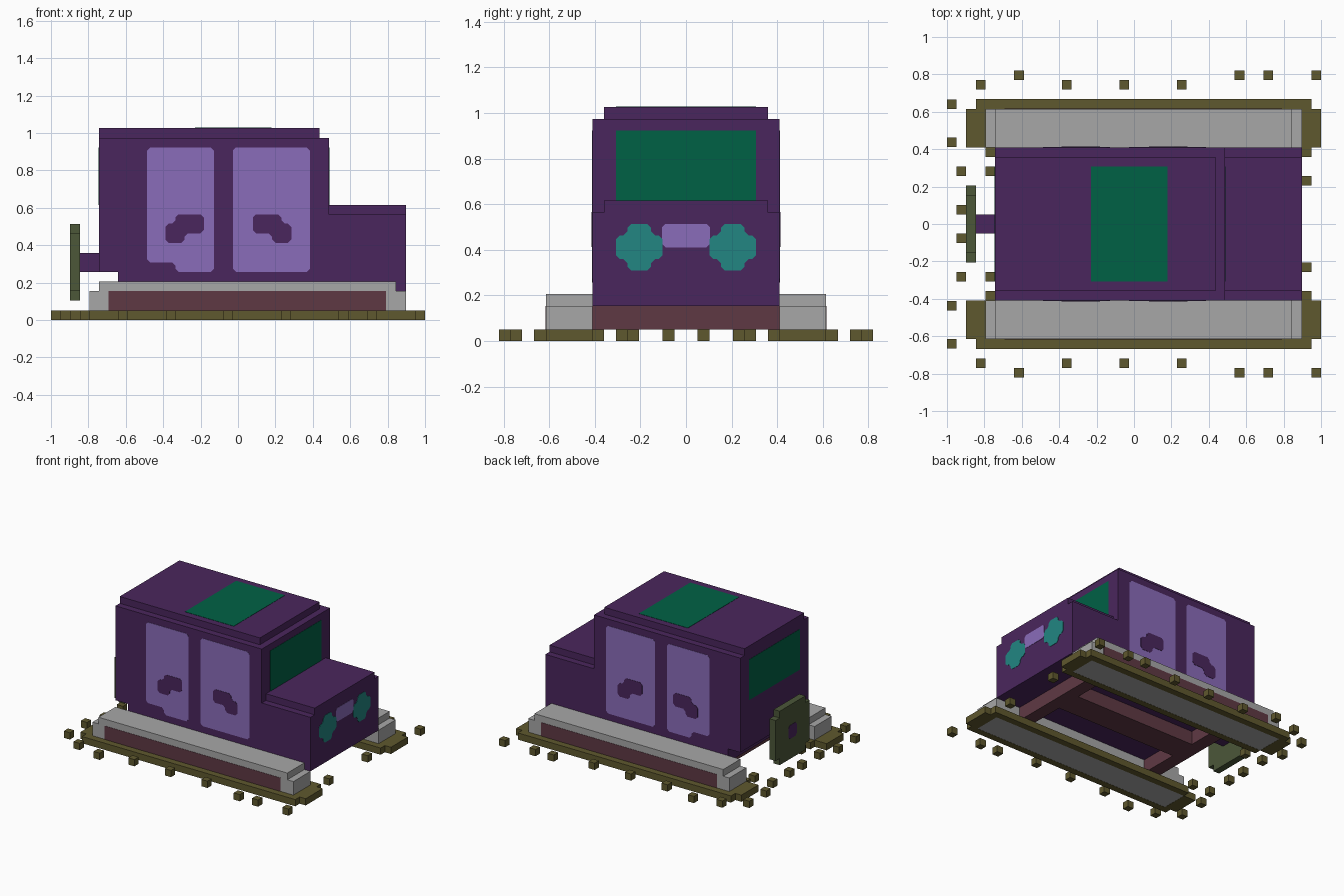
import bpy, bmesh
from mathutils import Vector

if "Cube" in bpy.data.objects:
    bpy.data.objects.remove(bpy.data.objects["Cube"], do_unlink=True)


def lin(c):
    c /= 255
    return c / 12.92 if c <= 0.04045 else ((c + 0.055) / 1.055) ** 2.4


def material(name, r, g, b):
    m = bpy.data.materials.new(name)
    m.use_nodes = True
    col = (lin(r), lin(g), lin(b), 1)
    m.diffuse_color = col
    m.node_tree.nodes["Principled BSDF"].inputs["Base Color"].default_value = col
    return m


PURPLE = material("dark purple", 74, 38, 93)
LILAC = material("lilac", 138, 108, 186)
GREEN = material("glass green", 0, 97, 69)
TEAL = material("teal", 34, 134, 130)
GRAY = material("gray", 167, 167, 167)
BROWN = material("red brown", 95, 57, 68)
OLIVE = material("olive", 95, 88, 46)
MOSS = material("moss green", 76, 87, 57)


def finish(name, bm, mat):
    bmesh.ops.recalc_face_normals(bm, faces=bm.faces)
    mesh = bpy.data.meshes.new(name)
    bm.to_mesh(mesh)
    bm.free()
    mesh.materials.append(mat)
    ob = bpy.data.objects.new(name, mesh)
    bpy.context.collection.objects.link(ob)


def boxes(name, mat, *dims):
    """One object of boxes, each x0, x1, y0, y1, z0, z1."""
    bm = bmesh.new()
    for x0, x1, y0, y1, z0, z1 in dims:
        for v in bmesh.ops.create_cube(bm, size=1)["verts"]:
            v.co = Vector((x1 if v.co.x > 0 else x0, y1 if v.co.y > 0 else y0,
                           z1 if v.co.z > 0 else z0))
    finish(name, bm, mat)


def chamfer(pts, c=.018):
    """Cut each corner of a closed outline by the distance c."""
    out = []
    for i, p in enumerate(pts):
        p = Vector(p)
        for q in (pts[i - 1], pts[(i + 1) % len(pts)]):
            out.append(p + (Vector(q) - p).normalized() * c)
    return out


def prism(name, mat, pts, axis, a, b):
    """Extrude a 2D outline along an axis; outline is (x, z) for y and (y, z) for x."""
    bm = bmesh.new()
    face = bm.faces.new([bm.verts.new((p[0], a, p[1]) if axis == "y" else (a, p[0], p[1]))
                         for p in pts])
    ext = bmesh.ops.extrude_face_region(bm, geom=[face])
    move = Vector((0, b - a, 0)) if axis == "y" else Vector((b - a, 0, 0))
    bmesh.ops.translate(bm, vec=move,
                        verts=[v for v in ext["geom"] if isinstance(v, bmesh.types.BMVert)])
    finish(name, bm, mat)


def rect(u0, u1, v0, v1):
    return [(u0, v0), (u1, v0), (u1, v1), (u0, v1)]


def plus(cu, cv, r, s):
    """Square of half size r with stepped corners, arms of half width s."""
    pts = []
    for k in range(4):
        for u, v in ((r, s), (s, s), (s, r)):
            for _ in range(k):
                u, v = -v, u
            pts.append((cu + u, cv + v))
    return pts


# Body shell: side profile with a lifted tail, then the raised roof and bonnet panels
prism("body", PURPLE, [(-.641, .154), (.897, .154), (.897, .564), (.487, .564), (.487, .974),
                       (-.744, .974), (-.744, .256), (-.641, .256)], "y", -.41, .41)
boxes("roof_panel", PURPLE, (-.744, .436, -.359, .359, .974, 1.026))
boxes("bonnet_panel", PURPLE, (.487, .897, -.359, .359, .564, .615))

# Glass plates
boxes("sunroof", GREEN, (-.231, .18, -.308, .308, 1.023, 1.028))
boxes("windscreen", GREEN, (.484, .489, -.308, .308, .615, .923))
boxes("rear_window", GREEN, (-.746, -.741, -.308, .308, .615, .923))

# Doors and their handles, both sides
rear_door = [(-.487, .308), (-.335, .308), (-.335, .256), (-.128, .256),
             (-.128, .923), (-.487, .923)]
front_door = rect(-.028, .385, .256, .923)
rear_handle = [(-.388, .412), (-.285, .412), (-.285, .463), (-.182, .463),
               (-.182, .565), (-.335, .565), (-.335, .515), (-.388, .515)]
front_handle = [(-.103 - x, z) for x, z in rear_handle]
for side, s in (("right", -1), ("left", 1)):
    prism(f"rear_door_{side}", LILAC, chamfer(rear_door), "y", s * .407, s * .412)
    prism(f"front_door_{side}", LILAC, chamfer(front_door), "y", s * .407, s * .412)
    prism(f"rear_handle_{side}", PURPLE, chamfer(rear_handle), "y", s * .409, s * .414)
    prism(f"front_handle_{side}", PURPLE, chamfer(front_handle), "y", s * .409, s * .414)

# Headlights and grille
for side, s in (("right", -1), ("left", 1)):
    prism(f"headlight_{side}", TEAL, chamfer(plus(s * .205, .411, .103, .052)),
          "x", .894, .8995)
prism("grille", LILAC, chamfer(rect(-.105, .105, .41, .514), .015), "x", .894, .899)

# Spare wheel on its bracket
prism("spare_wheel", MOSS, plus(0, .308, .205, .154), "x", -.897, -.846)
boxes("spare_wheel_bracket", PURPLE, (-.846, -.744, -.051, .051, .256, .359))
prism("spare_wheel_hub", PURPLE, chamfer(rect(-.051, .051, .256, .359)), "x", -.899, -.894)

# Chassis: two cross beams joined by a middle beam
boxes("chassis", BROWN, (.59, .69, -.41, .41, .051, .154),
      (-.54, -.436, -.41, .41, .051, .154), (-.436, .59, -.103, .103, .051, .154))

# Side sills with brown panels, and the ground frame around each
for side, s in (("right", -1), ("left", 1)):
    def span(a, b):
        return (min(s * a, s * b), max(s * a, s * b))
    boxes(f"sill_{side}", GRAY, (-.795, .897, *span(.41, .615), .001, .154),
          (-.744, .846, *span(.41, .615), .154, .205))
    boxes(f"sill_panel_{side}", BROWN, (-.692, .79, *span(.611, .617), .051, .154))
    boxes(f"ground_frame_{side}", OLIVE,
          (-.846, .949, *span(.615, .667), 0, .051), (-.795, .949, *span(.359, .41), 0, .051),
          (-.897, -.795, *span(.41, .615), 0, .051), (.897, 1.0, *span(.41, .615), 0, .051))

# Loose cubes scattered around, mirrored in y
spots = [(-.615, .795), (.564, .795), (.718, .795), (.974, .795),
         (-.82, .744), (-.359, .744), (-.051, .744), (.256, .744),
         (-.974, .641), (-.974, .436), (-.923, .282), (-.923, .077),
         (-.769, .282), (.923, .231)]
h = .0256
boxes("loose_cubes", OLIVE, *[(x - h, x + h, s * y - h, s * y + h, 0, 2 * h)
                              for x, y in spots for s in (-1, 1)])
